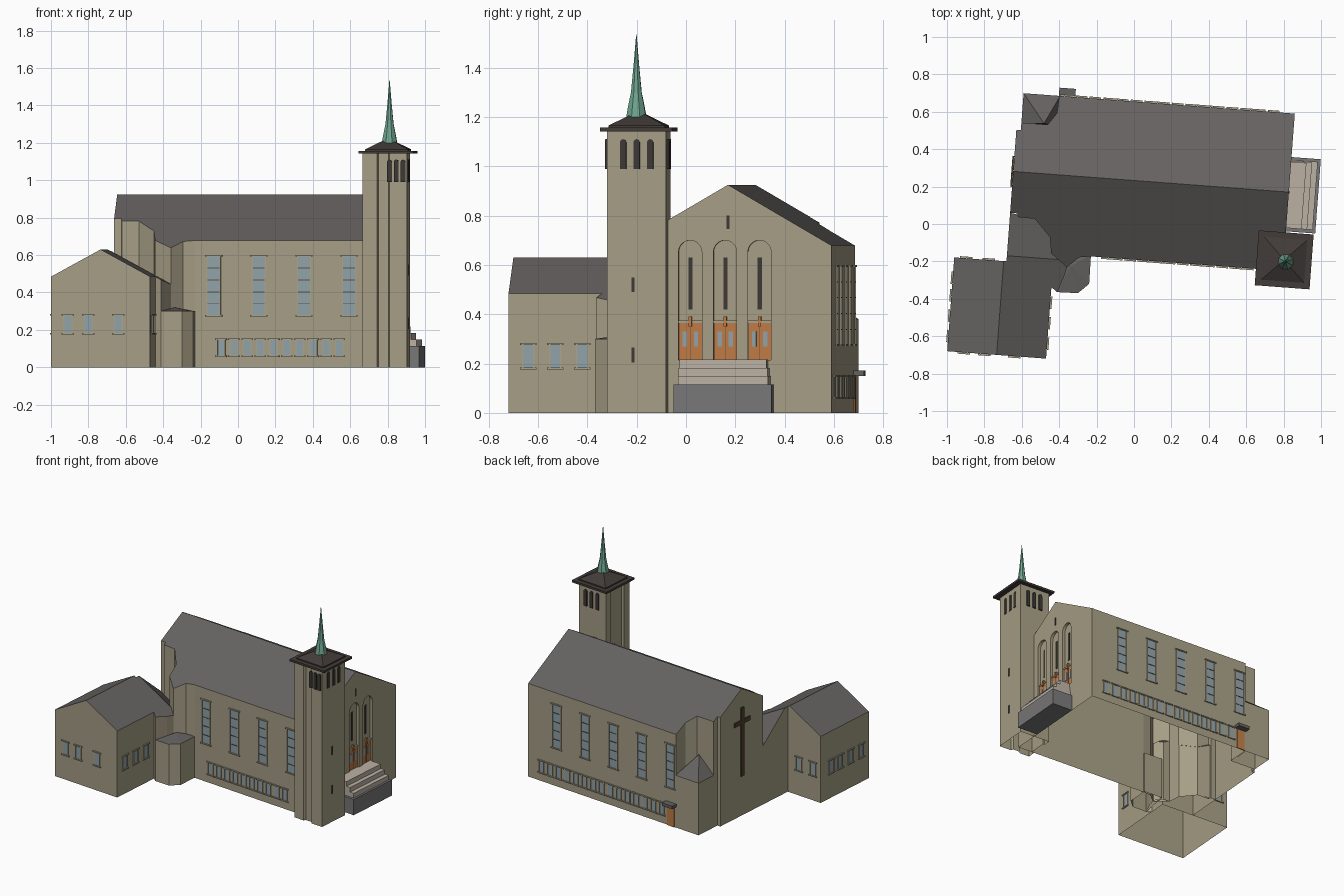
import bpy, bmesh, math

if "Cube" in bpy.data.objects:
    bpy.data.objects.remove(bpy.data.objects["Cube"])

ANGLE = math.radians(-4.3)   # whole building is turned slightly in plan

COL = dict(wall=(.38, .34, .235), roof=(.13, .123, .118), dark_roof=(.055, .045, .04),
           glass=(.28, .36, .39), frame=(.4, .36, .26), mullion=(.13, .08, .05),
           copper=(.16, .38, .28), door=(.52, .2, .06), stone=(.19, .185, .185),
           step=(.5, .44, .37), slit=(.045, .04, .035), cross=(.08, .05, .03))
MAT = {}
for n, c in COL.items():
    MAT[n] = bpy.data.materials.new(n)
    MAT[n].diffuse_color = (*c, 1)


def finish(name, bm, mats):
    bmesh.ops.recalc_face_normals(bm, faces=bm.faces)
    me = bpy.data.meshes.new(name)
    bm.to_mesh(me)
    bm.free()
    for m in mats:
        me.materials.append(MAT[m])
    ob = bpy.data.objects.new(name, me)
    bpy.context.collection.objects.link(ob)
    ob.rotation_euler.z = ANGLE
    return ob


def drop_bottom(ob):
    # walls are open underneath
    bm = bmesh.new()
    bm.from_mesh(ob.data)
    low = [f for f in bm.faces if all(abs(v.co.z) < 1e-5 for v in f.verts)]
    bmesh.ops.delete(bm, geom=low, context='FACES')
    bm.to_mesh(ob.data)
    bm.free()


def prism(name, pts, top, mats=('wall', 'roof'), z0=0, ridge=None, apex=None, open_base=True):
    """Footprint raised to a height function; optional ridge split or hip apex."""
    bm = bmesh.new()
    base = bm.faces.new([bm.verts.new((u, v, z0)) for u, v in pts])
    for v in bmesh.ops.extrude_face_region(bm, geom=[base])['geom']:
        if isinstance(v, bmesh.types.BMVert):
            v.co.z = z0 + 1
    if ridge:
        bmesh.ops.bisect_plane(bm, geom=bm.verts[:] + bm.edges[:] + bm.faces[:],
                               plane_co=ridge[0], plane_no=ridge[1])
    caps = [f for f in bm.faces if all(v.co.z > z0 + .5 for v in f.verts)]
    for f in caps:
        f.material_index = 1
    for v in bm.verts:
        if v.co.z > z0 + .5:
            v.co.z = top(v.co.x, v.co.y)
    if apex:
        for v in bmesh.ops.poke(bm, faces=caps)['verts']:
            v.co = apex
    ob = finish(name, bm, mats)
    if open_base and z0 == 0:
        drop_bottom(ob)
    return ob


GROUPS = {}


def box(group, mat, u0, u1, v0, v1, z0, z1):
    bm, mats = GROUPS.setdefault(group, (bmesh.new(), []))
    if mat not in mats:
        mats.append(mat)
    vs = [bm.verts.new((u, v, z)) for z in (z0, z1) for u, v in ((u0, v0), (u1, v0), (u1, v1), (u0, v1))]
    for q in ((0, 1, 2, 3), (4, 5, 6, 7), (0, 1, 5, 4), (1, 2, 6, 5), (2, 3, 7, 6), (3, 0, 4, 7)):
        bm.faces.new([vs[i] for i in q]).material_index = mats.index(mat)


def on_wall(group, mat, side, face, a, w, z0, z1, d):
    """Slab on a wall: centre a along the wall, width w, standing out by d."""
    s = -1 if side in 'SW' else 1
    lo, hi = sorted((face + s * .0004, face + s * d))
    if side in 'SN':
        box(group, mat, a - w / 2, a + w / 2, lo, hi, z0, z1)
    else:
        box(group, mat, lo, hi, a - w / 2, a + w / 2, z0, z1)


def window(group, side, face, a, w, z0, z1, bars=0):
    on_wall(group, 'glass', side, face, a, w, z0, z1, .002)
    for e in (-1, 1):
        on_wall(group, 'frame', side, face, a + e * w / 2, .006, z0, z1, .006)
    for z in (z0, z1):
        on_wall(group, 'frame', side, face, a, w + .022, z - .004, z + .004, .009)
    for i in range(bars):
        z = z0 + (z1 - z0) * (i + 1) / (bars + 1)
        on_wall(group, 'mullion', side, face, a, w, z - .002, z + .002, .005)


def arch(w, z0, z1, n=10):
    r = w / 2
    return [(-r, z0), (r, z0)] + [(r * math.cos(math.pi * i / n), z1 - r + r * math.sin(math.pi * i / n))
                                  for i in range(n + 1)]


def arch_slab(name, side, face, a, w, z0, z1, d0, d1, mat):
    bm = bmesh.new()
    s = -1 if side in 'SW' else 1
    rings = []
    for d in (d0, d1):
        p = face + s * d
        rings.append([bm.verts.new((a + t, p, z) if side in 'SN' else (p, a + t, z)) for t, z in arch(w, z0, z1)])
        bm.faces.new(rings[-1])
    k = len(rings[0])
    for i in range(k):
        bm.faces.new([rings[0][i], rings[0][(i + 1) % k], rings[1][(i + 1) % k], rings[1][i]])
    bmesh.ops.remove_doubles(bm, verts=bm.verts, dist=1e-5)
    return finish(name, bm, [mat])


# Nave with chancel recesses at the west corners, gabled along the ridge
MID, E, S, N = .232, .813, -.19, .653
nave_pts = [(E, S), (E, N), (-.45, N), (-.455, .56), (-.50, .495), (-.641, .495), (-.641, .455), (-.665, .455),
            (-.665, .01), (-.625, .01), (-.622, -.01), (-.531, -.012), (-.443, -.104), (-.43, S),
            (-.34, -.258), (-.28, -.2), (-.215, S)]
nave = prism('nave', nave_pts, lambda u, v: .925 - .585 * abs(v - MID),
             ridge=((0, MID, 0), (0, 1, 0)), open_base=False)

# Three arched recesses in the entrance front
DOORS = (.078, .22, .36)
for a in DOORS:
    cut = arch_slab('arch_cutter', 'E', E, a, .095, .215, .70, -.02, .05, 'wall')
    cut.hide_render = True
    mod = nave.modifiers.new('recess', 'BOOLEAN')
    mod.operation, mod.solver, mod.object = 'DIFFERENCE', 'EXACT', cut
    bpy.context.view_layer.objects.active = nave
    bpy.ops.object.modifier_apply(modifier=mod.name)
    bpy.data.objects.remove(cut)
drop_bottom(nave)

# Doors, slit windows and small crosses inside the recesses
back = E - .02
for a in DOORS:
    on_wall('front_doors', 'door', 'E', back, a, .093, .215, .365, .008)
    on_wall('front_doors', 'mullion', 'E', back, a, .003, .215, .365, .010)
    on_wall('front_doors', 'frame', 'E', back, a, .095, .365, .375, .012)
    on_wall('front_doors', 'door', 'E', back, a, .012, .35, .39, .016)
    for e in (-1, 1):
        on_wall('front_doors', 'glass', 'E', back, a + e * .023, .018, .27, .33, .011)
    on_wall('front_slits', 'slit', 'E', back, a, .017, .42, .63, .004)
on_wall('front_slits', 'slit', 'E', E, MID, .013, .745, .80, .003)

# Nave windows, side door with canopy, cross on the west wall
for i in range(4):
    window('south_windows', 'S', S, -.116 + .242 * i, .07, .275, .595, 4)
for i in range(5):
    window('north_windows', 'N', N, -.40 + .242 * i, .07, .275, .595, 4)
for i in range(10):
    window('south_basement_windows', 'S', S, -.077 + .0705 * i, .04, .06, .15)
for i in range(15):
    window('north_basement_windows', 'N', N, -.33 + .0735 * i, .04, .06, .15)
on_wall('side_door', 'door', 'N', N, -.408, .06, 0, .145, .006)
on_wall('side_door', 'roof', 'N', N, -.408, .088, .15, .172, .044)
on_wall('wall_cross', 'cross', 'W', -.665, MID, .03, .29, .79, .01)
on_wall('wall_cross', 'cross', 'W', -.665, MID, .165, .67, .70, .01)

# Low corner block with hipped roof
prism('corner_block', [(-.641, .49), (-.641, N), (-.445, N), (-.445, .49)], lambda u, v: .38,
      apex=(-.52, .5, .5))

# Annex, the link falling towards the nave, and the low polygonal bay
slope = lambda u, v: .63 - .547 * abs(u + .68)
prism('annex', [(-.945, -.753), (-.415, -.753), (-.415, -.25), (-.945, -.25)], slope,
      ridge=((-.68, 0, 0), (1, 0, 0)))
prism('link', [(-.665, .01), (-.665, -.25), (-.415, -.25), (-.415, -.37), (-.383, -.394), (-.352, -.31),
               (-.335, -.24), (-.38, -.19), (-.43, -.19), (-.443, -.1), (-.53, -.01)],
      lambda u, v: slope(u, v) - .85 * max(0, v + .22), ridge=((0, -.22, 0), (0, 1, 0)))
prism('low_bay', [(-.383, -.394), (-.271, -.391), (-.215, -.337), (-.217, -.18), (-.36, -.18)],
      lambda u, v: .30, apex=(-.32, -.25, .32))
for u in (-.855, -.746, -.586):
    window('annex_windows', 'S', -.753, u, .045, .18, .28)
for u in (-.88, -.76):
    window('annex_windows', 'N', -.25, u, .045, .18, .28)
for v in (-.672, -.562, -.453, -.36):
    window('annex_windows', 'W', -.945, v, .045, .18, .28)
    if v < -.4:
        window('annex_windows', 'E', -.415, v, .045, .18, .28)

# Tower with faceted south-west side, eaves slab and low roof
prism('tower', [(.924, -.252), (.924, -.012), (.692, -.012), (.692, -.06), (.705, -.06), (.705, -.19),
                (.685, -.19), (.685, -.25), (.765, -.25), (.772, -.235), (.825, -.235), (.832, -.252)],
      lambda u, v: 1.15)
TU, TV, H = .815, -.131, .147
box('tower_eaves', 'dark_roof', TU - H, TU + H, TV - H, TV + H, 1.142, 1.157)
h = .115
prism('tower_roof', [(TU - h, TV - h), (TU + h, TV - h), (TU + h, TV + h), (TU - h, TV + h)],
      lambda u, v: 1.165, mats=('dark_roof', 'dark_roof'), z0=1.15, apex=(TU, TV, 1.225))
for i in (-1, 0, 1):
    arch_slab('belfry_opening_east', 'E', .924, TV + .055 * i, .025, .99, 1.11, -.003, .004, 'slit')
    arch_slab('belfry_opening_north', 'N', -.012, TU + .05 * i, .025, .99, 1.11, -.003, .008, 'slit')
    arch_slab('belfry_opening_south', 'S', -.252, .868 + .036 * i, .025, .99, 1.11, -.003, .008, 'slit')
for z in (.205, .49):
    on_wall('tower_slits', 'slit', 'E', .924, -.146, .013, z, z + .06, .003)

# Faceted copper spire with a flared foot
bm = bmesh.new()
rows = []
for r, z in ((.045, 1.19), (.036, 1.24), (.023, 1.30), (.012, 1.41), (.001, 1.535)):
    rows.append([bm.verts.new((TU + .008 + r * math.cos(math.pi * (i + .5) / 4),
                               TV - .009 + r * math.sin(math.pi * (i + .5) / 4), z)) for i in range(8)])
for a, b in zip(rows, rows[1:]):
    for i in range(8):
        bm.faces.new([a[i], a[(i + 1) % 8], b[(i + 1) % 8], b[i]])
bm.faces.new(rows[-1])
finish('spire', bm, ['copper'])

# Entrance stairs on a stone block
box('stair_block', 'stone', E, .97, .022, .42, 0, .115)
for i in range(3):
    z = .115 + .034 * i
    box('entrance_steps', 'step', E, .955 - .03 * i, .04, .405 - .005 * i, z, z + .034)

for name, (bm, mats) in GROUPS.items():
    finish(name, bm, mats)

for m in bpy.data.materials:
    if m.users and not m.is_grease_pencil:
        m.use_nodes = True
        m.node_tree.nodes["Principled BSDF"].inputs["Base Color"].default_value = m.diffuse_color
